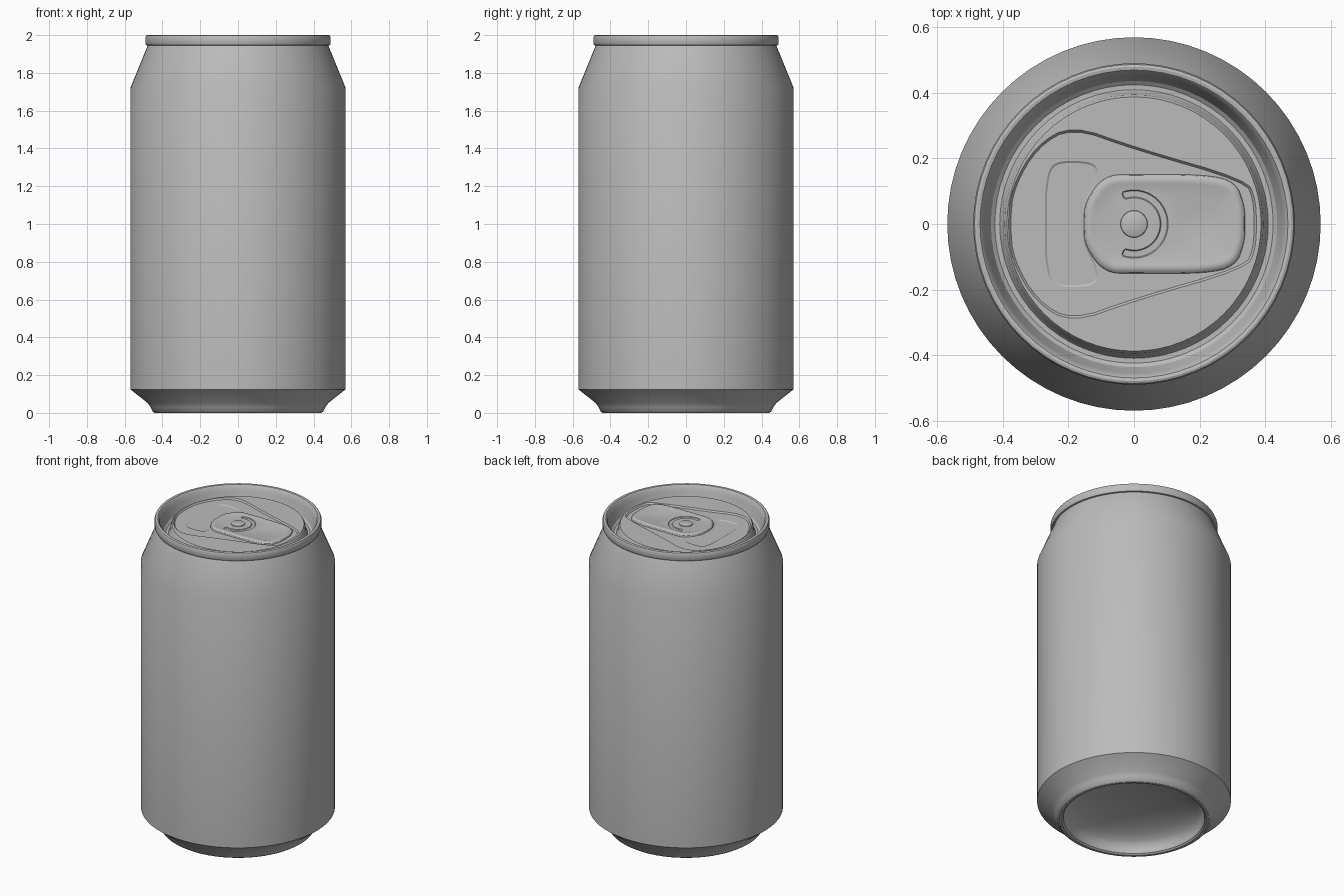
import bpy, bmesh, math
from mathutils import Vector

old = bpy.data.objects.get("Cube")
if old:
    bpy.data.objects.remove(old, do_unlink=True)

SEG = 64
aluminium = bpy.data.materials.new("aluminium grey")
aluminium.use_nodes = True
GREY = (0.5, 0.5, 0.5, 1)
aluminium.diffuse_color = GREY
aluminium.node_tree.nodes["Principled BSDF"].inputs["Base Color"].default_value = GREY


def finish(name, bm):
    mesh = bpy.data.meshes.new(name)
    bm.to_mesh(mesh)
    bm.free()
    mesh.materials.append(aluminium)
    ob = bpy.data.objects.new(name, mesh)
    bpy.context.collection.objects.link(ob)
    bpy.ops.object.select_all(action='DESELECT')
    ob.select_set(True)
    bpy.context.view_layer.objects.active = ob
    bpy.ops.object.shade_smooth_by_angle(angle=math.radians(32))
    return ob


def lathe(name, profile):
    bm = bmesh.new()
    verts = [bm.verts.new((r, 0, z)) for r, z in profile]
    edges = [bm.edges.new(p) for p in zip(verts, verts[1:])]
    bmesh.ops.spin(bm, geom=verts + edges, axis=(0, 0, 1), cent=(0, 0, 0),
                   angle=math.tau, steps=SEG)
    bmesh.ops.remove_doubles(bm, verts=bm.verts, dist=0.0005)
    bm.normal_update()
    wall = max(bm.faces, key=lambda f: f.calc_area())
    c = wall.calc_center_median()
    if wall.normal.dot(Vector((c.x, c.y, 0))) < 0:
        bmesh.ops.reverse_faces(bm, faces=bm.faces)
    return finish(name, bm)


def circle(r, cx=0, n=SEG):
    return [(cx + r * math.cos(math.tau * i / n), r * math.sin(math.tau * i / n))
            for i in range(n)]


def rounded(half, steps=2):
    """Mirror a half outline in y and round its corners."""
    pts = half + [(x, -y) for x, y in reversed(half) if y > 0]
    for _ in range(steps):
        new = []
        for (ax, ay), (bx, by) in zip(pts, pts[1:] + pts[:1]):
            new += [(ax * .75 + bx * .25, ay * .75 + by * .25),
                    (ax * .25 + bx * .75, ay * .25 + by * .75)]
        pts = new
    return pts


def offset(pts, d):
    """Move an outline inwards by d."""
    area = sum(a[0] * b[1] - b[0] * a[1] for a, b in zip(pts, pts[1:] + pts[:1]))
    s = d if area > 0 else -d
    out = []
    for i, p in enumerate(pts):
        a, b = pts[i - 1], pts[(i + 1) % len(pts)]
        t = Vector((b[0] - a[0], b[1] - a[1])).normalized()
        out.append((p[0] - t.y * s, p[1] + t.x * s))
    return out


def loop(bm, pts, z):
    return [bm.verts.new((x, y, z)) for x, y in pts]


def bridge(bm, a, b):
    for i in range(len(a)):
        j = (i + 1) % len(a)
        bm.faces.new((a[i], a[j], b[j], b[i]))


def fill(bm, *loops):
    edges = []
    for vs in loops:
        for a, b in zip(vs, vs[1:] + vs[:1]):
            edges.append(bm.edges.get((a, b)) or bm.edges.new((a, b)))
    bmesh.ops.triangle_fill(bm, edges=edges, use_beauty=True, normal=(0, 0, 1))


def step(bm, pts, z0, z1, width):
    """Sloped wall around an outline; gives its outer and inner loops."""
    a, b = loop(bm, pts, z0), loop(bm, offset(pts, width), z1)
    bridge(bm, a, b)
    return a, b


def face_up(bm):
    bm.normal_update()
    bmesh.ops.reverse_faces(bm, faces=[f for f in bm.faces if f.normal.z < 0])


# Can shell: domed base, foot, wall, neck, rolled rim and countersink groove
dome = [(0.41 * math.sin(a), 0.03 + 0.12 * math.cos(a))
        for a in (math.pi / 2 * i / 8 for i in range(9))]
shell = dome + [
    (0.415, 0.008), (0.425, 0), (0.44, 0), (0.452, 0.008), (0.462, 0.03),
    (0.478, 0.052), (0.57, 0.125), (0.57, 1.72), (0.478, 1.945),
    (0.487, 1.947), (0.491, 1.955), (0.491, 1.988), (0.487, 1.997), (0.48, 2.0),
    (0.47, 1.998), (0.463, 1.99), (0.455, 1.96), (0.437, 1.905), (0.425, 1.895),
    (0.41, 1.895), (0.403, 1.905), (0.395, 1.95), (0.388, 1.96)]
lathe("can_shell", shell)

# Lid panel with a teardrop recess and a scored mouth
LID, FLOOR = 1.96, 1.951
teardrop = rounded([(-0.385, 0), (-0.375, 0.11), (-0.3, 0.24), (-0.19, 0.303),
                    (0.0, 0.235), (0.345, 0.135), (0.37, 0.08), (0.375, 0)])
mouth = rounded([(-0.272, 0), (-0.272, 0.11), (-0.255, 0.185), (-0.19, 0.195),
                 (-0.11, 0.185), (-0.112, 0.13), (-0.15, 0.06), (-0.155, 0)])
bm = bmesh.new()
drop_top, drop_low = step(bm, teardrop, LID, FLOOR, 0.007)
fill(bm, loop(bm, circle(0.388), LID), drop_top)
mouth_top, mouth_low = step(bm, mouth, FLOOR, FLOOR - 0.004, 0.006)
fill(bm, drop_low, mouth_top)
fill(bm, mouth_low)
face_up(bm)
finish("lid_panel", bm)

# Pull tab: rounded rim, sunken middle, curved slot and finger dip
TOP, MID = FLOOR + 0.016, FLOOR + 0.010
tab = rounded([(-0.155, 0), (-0.15, 0.07), (-0.09, 0.15), (0.0, 0.152),
               (0.22, 0.152), (0.31, 0.13), (0.338, 0.06), (0.34, 0)])
arc = [math.radians(112 * i / 8) for i in range(9)]
slot = rounded([(0.105 * math.cos(a), 0.105 * math.sin(a)) for a in arc]
               + [(0.08 * math.cos(a), 0.08 * math.sin(a)) for a in reversed(arc)], 1)
bm = bmesh.new()
rings = [loop(bm, offset(tab, d), z) for d, z in (
    (0, FLOOR - 0.002), (0.003, FLOOR + 0.008), (0.01, TOP - 0.002),
    (0.018, TOP), (0.028, TOP - 0.001), (0.045, MID))]
for a, b in zip(rings, rings[1:]):
    bridge(bm, a, b)
slot_top, slot_low = step(bm, slot, MID, MID - 0.004, 0.003)
dip_top, dip_low = step(bm, circle(0.075, 0.2, 32), MID, MID - 0.004, 0.02)
fill(bm, rings[-1], slot_top, dip_top)
fill(bm, slot_low)
fill(bm, dip_low)
face_up(bm)
finish("pull_tab", bm)

# Rivet holding the tab
lathe("rivet", [(0.042, MID - 0.002), (0.04, MID + 0.004), (0.034, MID + 0.007),
                (0.0, MID + 0.008)])
